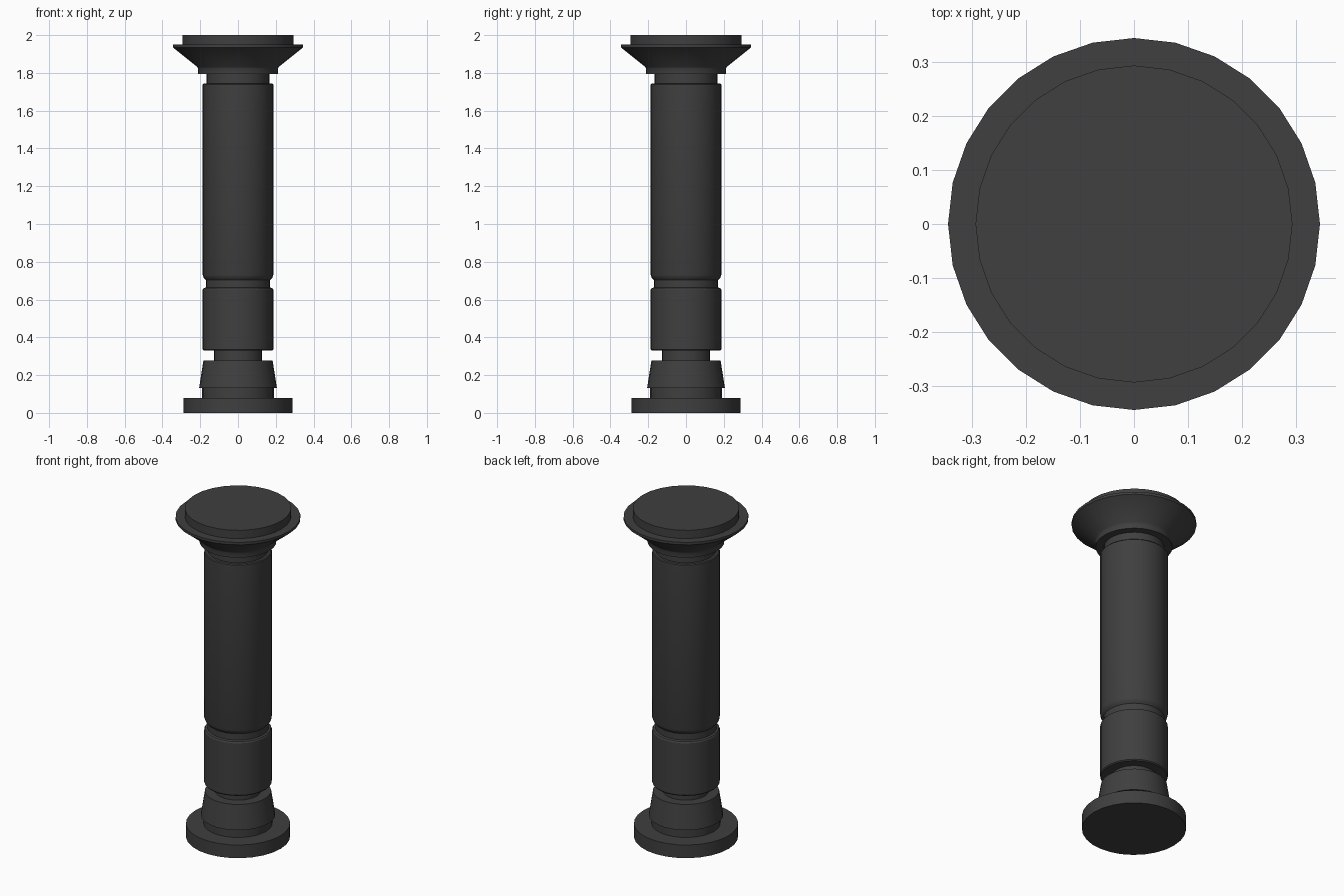
import bpy, bmesh, math

if "Cube" in bpy.data.objects:
    bpy.data.objects.remove(bpy.data.objects["Cube"])

SIDES = 28

dark = bpy.data.materials.new("dark_stone")
dark.diffuse_color = (0.05, 0.05, 0.05, 1)
dark.use_nodes = True
dark.node_tree.nodes["Principled BSDF"].inputs["Base Color"].default_value = dark.diffuse_color


def lathe(name, profile):
    """Revolve (radius, height) points around z; radius 0 closes an end."""
    bm = bmesh.new()
    rings = []
    for r, z in profile:
        if r == 0:
            rings.append([bm.verts.new((0, 0, z))] * SIDES)
        else:
            rings.append([bm.verts.new((r * math.cos(a), r * math.sin(a), z))
                          for a in (math.tau * i / SIDES for i in range(SIDES))])
    for low, high in zip(rings, rings[1:]):
        for i in range(SIDES):
            j = (i + 1) % SIDES
            corners = dict.fromkeys((low[i], low[j], high[j], high[i]))
            bm.faces.new(list(corners))
    mesh = bpy.data.meshes.new(name)
    bm.to_mesh(mesh)
    bm.free()
    mesh.materials.append(dark)
    obj = bpy.data.objects.new(name, mesh)
    bpy.context.collection.objects.link(obj)
    bpy.ops.object.select_all(action='DESELECT')
    obj.select_set(True)
    bpy.context.view_layer.objects.active = obj
    bpy.ops.object.shade_smooth_by_angle(angle=math.radians(30))
    return obj


# Round foot plate, step, tapered collar and narrow neck
lathe("base", [(0, 0), (0.288, 0), (0.288, 0.08), (0.19, 0.08), (0.19, 0.132),
               (0.206, 0.132), (0.183, 0.278), (0.127, 0.278), (0.127, 0.33)])

# Lower drum with softened edges
lathe("lower_drum", [(0.127, 0.33), (0.182, 0.33), (0.187, 0.336),
                     (0.187, 0.652), (0.182, 0.66), (0.17, 0.664)])

# Groove and long upper shaft
lathe("upper_shaft", [(0.17, 0.664), (0.17, 0.703), (0.182, 0.716), (0.187, 0.73),
                      (0.187, 1.738), (0.182, 1.743), (0.167, 1.743), (0.167, 1.795)])

# Flared capital with top slab
lathe("capital", [(0.167, 1.795), (0.212, 1.795), (0.212, 1.822), (0.216, 1.832),
                  (0.345, 1.935), (0.345, 1.95), (0.294, 1.95), (0.294, 2.0), (0, 2.0)])
